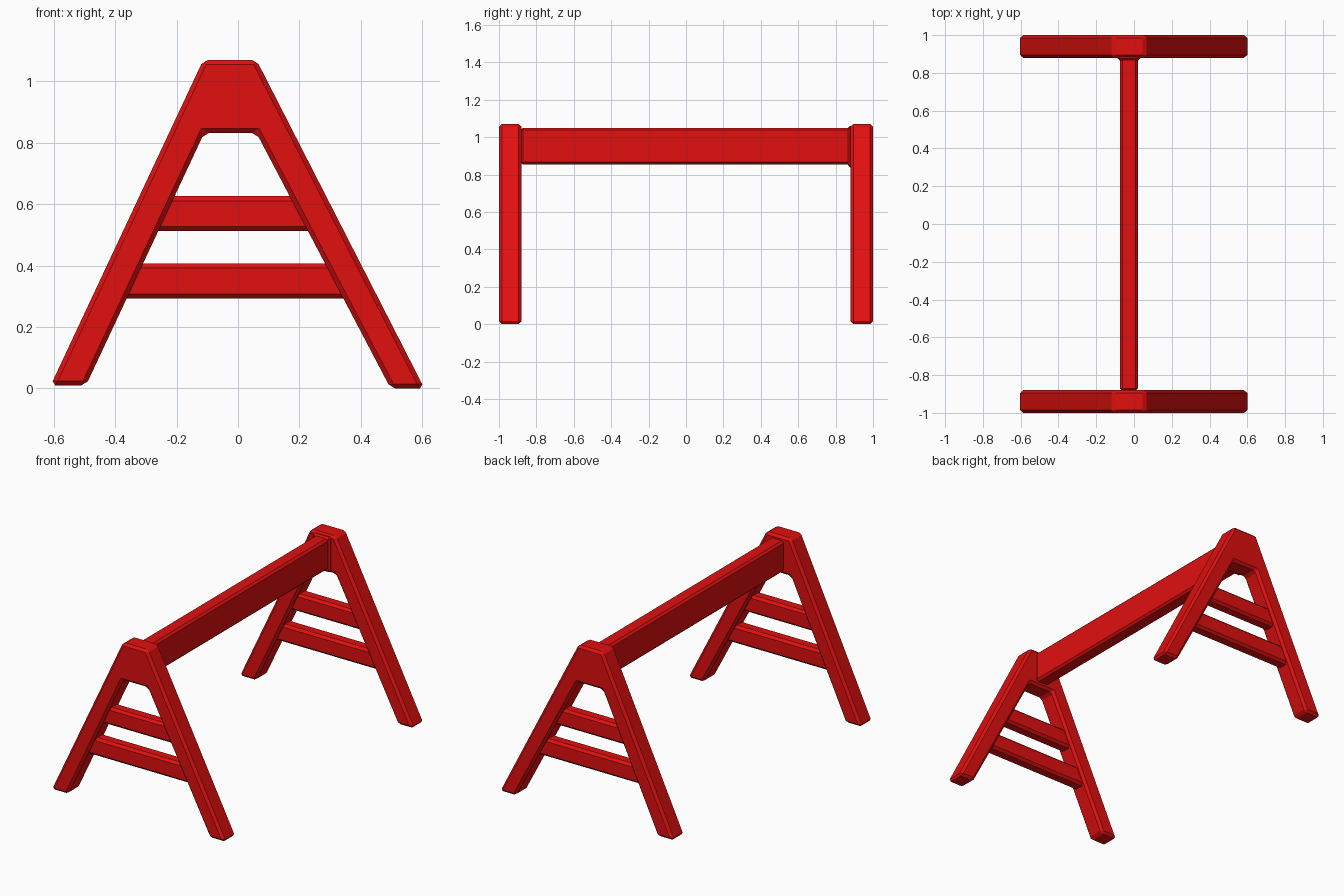
import bpy, bmesh

if "Cube" in bpy.data.objects:
    bpy.data.objects.remove(bpy.data.objects["Cube"])

red = bpy.data.materials.new("red_paint")
red.diffuse_color = (0.75, 0.005, 0.005, 1)
red.use_nodes = True
red.node_tree.nodes["Principled BSDF"].inputs["Base Color"].default_value = red.diffuse_color


def prism(name, profile, y0, y1, chamfer):
    """Extrude an x-z outline from y0 to y1 and chamfer its edges."""
    bm = bmesh.new()
    face = bm.faces.new([bm.verts.new((x, y0, z)) for x, z in profile])
    ext = bmesh.ops.extrude_face_region(bm, geom=[face])
    verts = [v for v in ext["geom"] if isinstance(v, bmesh.types.BMVert)]
    bmesh.ops.translate(bm, verts=verts, vec=(0, y1 - y0, 0))
    bmesh.ops.recalc_face_normals(bm, faces=bm.faces)
    mesh = bpy.data.meshes.new(name)
    bm.to_mesh(mesh)
    bm.free()
    mesh.materials.append(red)
    obj = bpy.data.objects.new(name, mesh)
    bpy.context.collection.objects.link(obj)
    bevel = obj.modifiers.new("chamfer", "BEVEL")
    bevel.width = chamfer
    bevel.segments = 1
    bevel.limit_method = "ANGLE"
    return obj


def box(name, x0, x1, y0, y1, z0, z1, chamfer):
    return prism(name, [(x0, z0), (x1, z0), (x1, z1), (x0, z1)], y0, y1, chamfer)


# A-shaped outline shared by both end frames
a_shape = [(-0.61, 0.01), (-0.113, 1.07), (0.06, 1.07), (0.607, 0.0),
           (0.497, 0.0), (0.06, 0.832), (-0.11, 0.832), (-0.495, 0.01)]

for side, y in (("front", -0.94), ("back", 0.94)):
    # End frame
    prism(side + "_frame", a_shape, y - 0.06, y + 0.06, 0.015)
    # Two rungs with their ends buried in the legs
    box(side + "_upper_rung", -0.28, 0.25, y - 0.04, y + 0.04, 0.513, 0.626, 0.015)
    box(side + "_lower_rung", -0.385, 0.37, y - 0.04, y + 0.04, 0.293, 0.407, 0.015)

# Crossbar between the frames
box("crossbar", -0.073, 0.02, -0.885, 0.885, 0.853, 1.05, 0.013)

# Collar where the bar meets the back frame
box("back_collar", -0.088, 0.035, 0.865, 0.90, 0.838, 1.06, 0.012)
